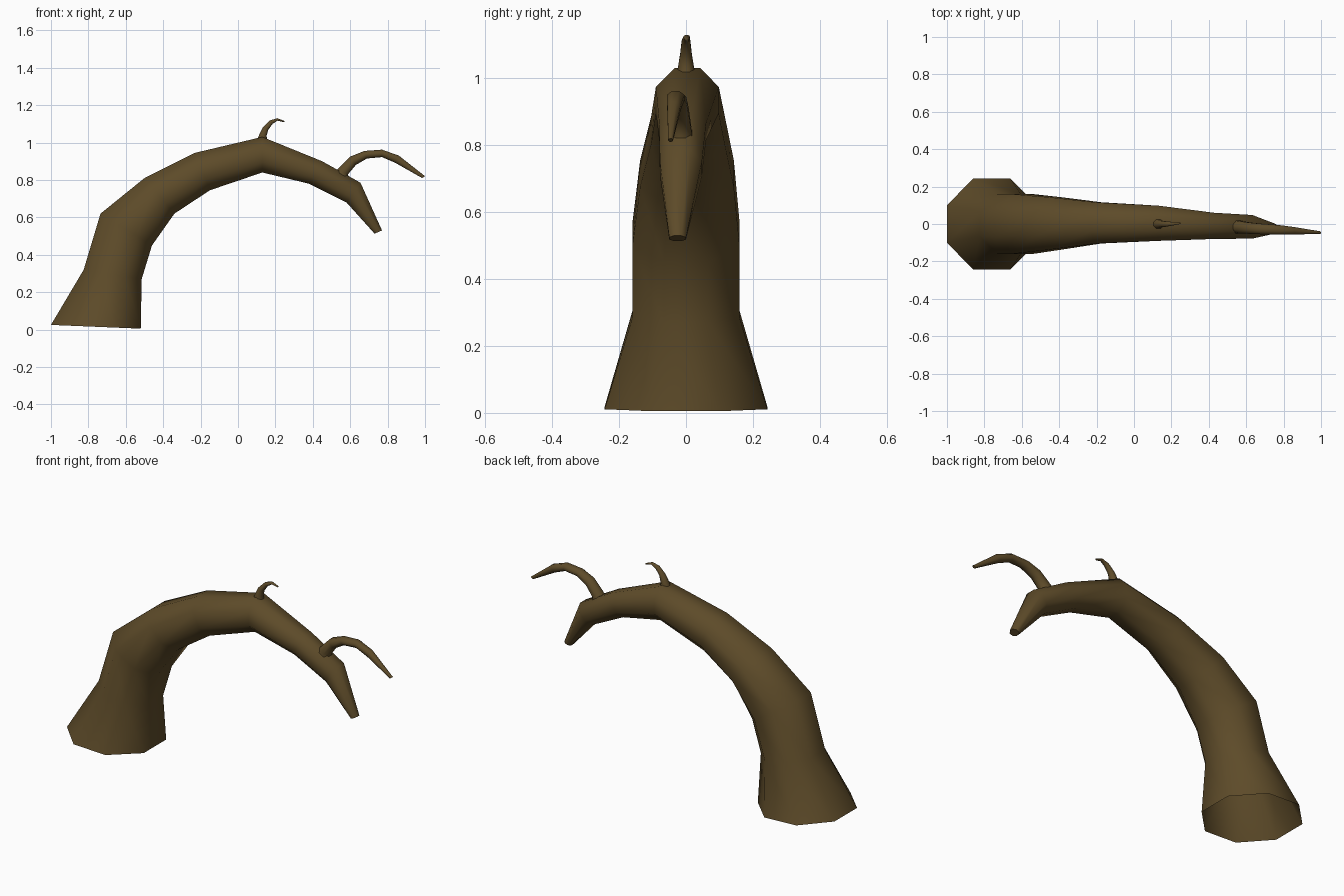
import bpy, bmesh, math
from mathutils import Vector

cube = bpy.data.objects.get("Cube")
if cube:
    bpy.data.objects.remove(cube, do_unlink=True)

bark = bpy.data.materials.new("brown_bark")
bark.use_nodes = True
color = (0.11, 0.07, 0.022, 1)
bark.diffuse_color = color
bsdf = bark.node_tree.nodes["Principled BSDF"]
bsdf.inputs["Base Color"].default_value = color
bsdf.inputs["Roughness"].default_value = 0.9

SIDES = 8


def limb(name, rings):
    """Loft octagonal rings: outer x, z, inner x, z, centre y, half width."""
    bm = bmesh.new()
    loops = []
    for ox, oz, ix, iz, y, half in rings:
        outer, inner = Vector((ox, y, oz)), Vector((ix, y, iz))
        centre, u = (outer + inner) / 2, (outer - inner) / 2
        v = Vector((0, half, 0))
        k = 1 / math.cos(math.pi / SIDES)
        loop = []
        for i in range(SIDES):
            a = (i + 0.5) * math.tau / SIDES
            loop.append(bm.verts.new(centre + k * (math.cos(a) * u + math.sin(a) * v)))
        loops.append(loop)
    for lo, hi in zip(loops, loops[1:]):
        for i in range(SIDES):
            j = (i + 1) % SIDES
            bm.faces.new((lo[i], lo[j], hi[j], hi[i]))
    bm.faces.new(loops[-1])  # closed tip, open root
    bmesh.ops.recalc_face_normals(bm, faces=bm.faces)
    mesh = bpy.data.meshes.new(name)
    bm.to_mesh(mesh)
    bm.free()
    mesh.materials.append(bark)
    obj = bpy.data.objects.new(name, mesh)
    bpy.context.collection.objects.link(obj)
    bpy.ops.object.select_all(action='DESELECT')
    obj.select_set(True)
    bpy.context.view_layer.objects.active = obj
    bpy.ops.object.shade_smooth_by_angle(angle=math.radians(62))
    return obj


# Arching trunk, from flared root to drooping tip
limb("arched_trunk", [
    (-1.0, 0.025, -0.52, 0.005, 0, 0.243),
    (-0.825, 0.32, -0.515, 0.27, 0, 0.16),
    (-0.735, 0.62, -0.46, 0.45, 0, 0.16),
    (-0.50, 0.81, -0.34, 0.62, 0.003, 0.14),
    (-0.23, 0.945, -0.15, 0.745, 0.006, 0.11),
    (0.13, 1.03, 0.13, 0.84, 0.004, 0.094),
    (0.45, 0.90, 0.38, 0.78, -0.01, 0.07),
    (0.655, 0.785, 0.58, 0.68, -0.015, 0.063),
    (0.77, 0.53, 0.73, 0.513, -0.025, 0.025),
])

# Long curved twig near the tip
limb("long_twig", [
    (0.50, 0.81, 0.60, 0.78, -0.015, 0.04),
    (0.53, 0.855, 0.588, 0.83, -0.016, 0.033),
    (0.60, 0.925, 0.63, 0.88, -0.022, 0.03),
    (0.675, 0.955, 0.69, 0.915, -0.027, 0.028),
    (0.77, 0.962, 0.77, 0.922, -0.031, 0.026),
    (0.86, 0.93, 0.84, 0.892, -0.036, 0.02),
    (1.0, 0.82, 0.985, 0.81, -0.046, 0.007),
])

# Small hooked thorn on the crown of the arch
limb("small_thorn", [
    (0.09, 0.99, 0.165, 0.99, 0, 0.03),
    (0.108, 1.03, 0.152, 1.035, 0, 0.024),
    (0.132, 1.08, 0.162, 1.068, 0, 0.017),
    (0.17, 1.118, 0.185, 1.1, 0, 0.013),
    (0.21, 1.13, 0.212, 1.117, 0.002, 0.009),
    (0.25, 1.115, 0.247, 1.108, 0.004, 0.004),
])
